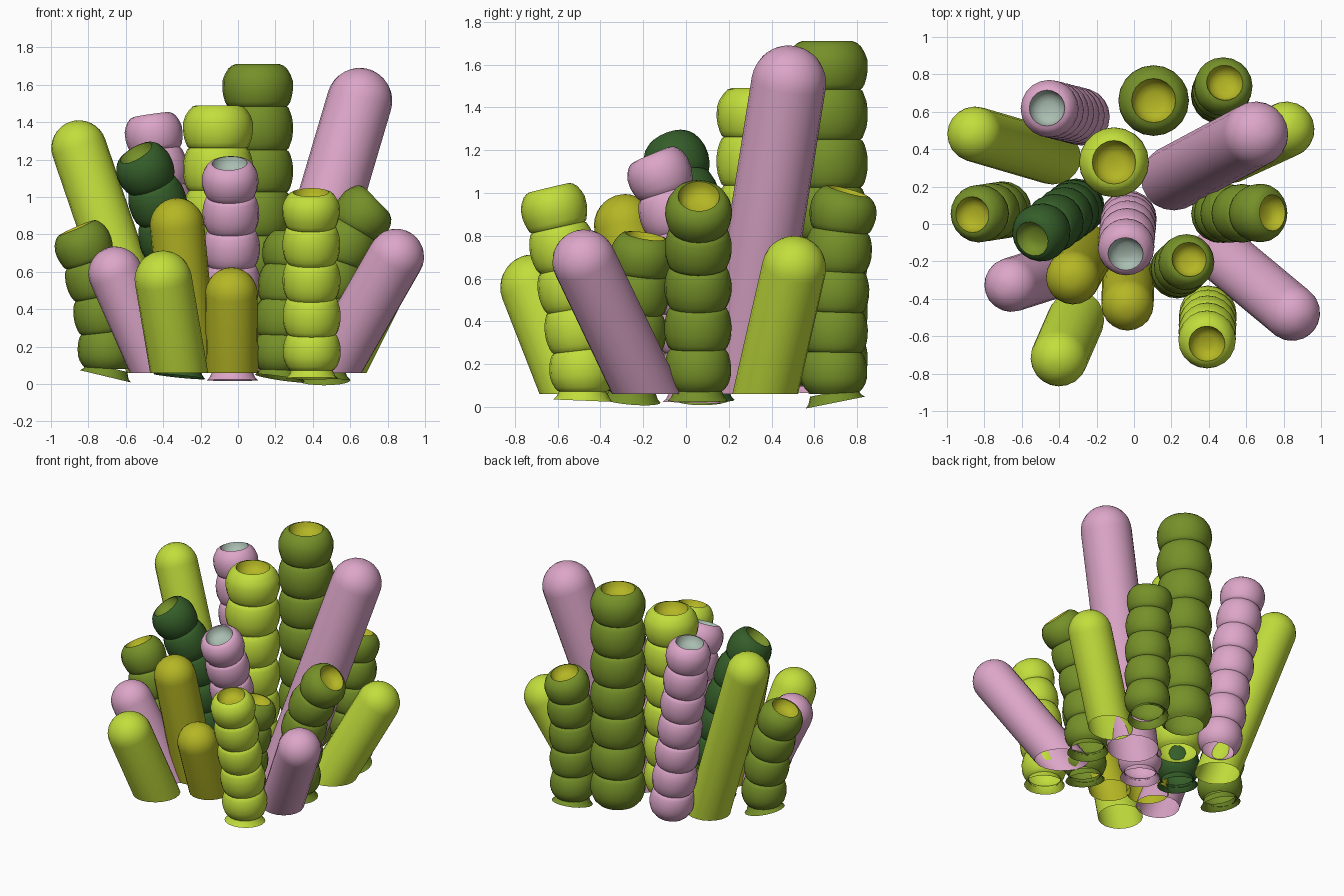
import bpy, bmesh
from math import sin, cos, pi, radians
from mathutils import Vector

if "Cube" in bpy.data.objects:
    bpy.data.objects.remove(bpy.data.objects["Cube"], do_unlink=True)

SIDES = 20
UP = Vector((0, 0, 1))


def material(name, rgb):
    m = bpy.data.materials.new(name)
    m.use_nodes = True
    m.diffuse_color = (*rgb, 1)
    m.node_tree.nodes["Principled BSDF"].inputs["Base Color"].default_value = (*rgb, 1)
    return m


LIME = material("lime", (0.54, 0.73, 0.045))
YELLOW = material("mustard", (0.46, 0.47, 0.018))
OLIVE = material("olive_green", (0.18, 0.28, 0.022))
FOREST = material("forest_green", (0.035, 0.11, 0.022))
PINK = material("pink", (0.72, 0.38, 0.58))
PALE = material("pale_sage", (0.4, 0.51, 0.44))


def ring(bm, centre, axis, radius):
    """A circle of vertices across the axis."""
    turn = UP.rotation_difference(axis.normalized())
    return [bm.verts.new(centre + turn @ Vector((radius * cos(a), radius * sin(a), 0)))
            for a in (2 * pi * i / SIDES for i in range(SIDES))]


def skin(bm, rings, mat=0):
    """Bridge each ring to the next with quads."""
    for low, high in zip(rings, rings[1:]):
        for i in range(SIDES):
            j = (i + 1) % SIDES
            bm.faces.new((low[i], low[j], high[j], high[i])).material_index = mat


def finish(bm, name, mats):
    me = bpy.data.meshes.new(name)
    bm.to_mesh(me)
    bm.free()
    for m in mats:
        me.materials.append(m)
    for p in me.polygons:
        p.use_smooth = True
    me.set_sharp_from_angle(angle=radians(40))
    ob = bpy.data.objects.new(name, me)
    bpy.context.collection.objects.link(ob)


def finger(name, mat, base, tip, r):
    """Leaning round-ended tube, cut level at the base."""
    bm = bmesh.new()
    base, tip = Vector((*base, 0.06)), Vector(tip)
    axis = (tip - base).normalized()
    foot = ring(bm, base, axis, r)
    for v in foot:
        v.co -= axis * ((v.co.z - base.z) / axis.z)
    rings = [foot]
    for k in range(8):
        a = k * pi / 16
        rings.append(ring(bm, tip + axis * r * sin(a), axis, r * cos(a)))
    skin(bm, rings)
    bm.faces.new(rings[-1])
    finish(bm, name, [mat])


def beaded(name, mat, pit, base, tip, r, beads, bend=0.5, foot=None):
    """Curved tube of stacked beads with a cup in the top and an open flared foot."""
    bm = bmesh.new()
    p0, p2 = Vector(base), Vector(tip)
    p1 = p0 + UP * (p2.z - p0.z) * bend
    if bend == 0:
        p1 = (p0 + p2) / 2

    def at(t):
        return p0 * (1 - t) ** 2 + p1 * 2 * t * (1 - t) + p2 * t * t

    def along(t):
        return (p1 - p0) * (1 - t) + (p2 - p1) * t

    # Sample the path evenly by length
    fine = [at(i / 200) for i in range(201)]
    dist = [0.0]
    for a, b in zip(fine, fine[1:]):
        dist.append(dist[-1] + (b - a).length)

    def even(s):
        return next((i for i, d in enumerate(dist) if d >= s * dist[-1] - 1e-6), 200) / 200

    rings = []
    for b in range(beads):
        for u in (0, 0.04, 0.12, 0.25, 0.4, 0.6, 0.75, 0.88, 0.96, 1):
            if u == 0 and b:
                continue
            neck = 0.82
            if b == beads - 1 and u > 0.5:
                neck = 0.62
            if b == 0 and u < 0.5:
                neck = 0.7
            t = even((b + u) / beads)
            bulge = max(sin(pi * u), 0) ** 0.6
            rings.append(ring(bm, at(t), along(t), r * (neck + (1 - neck) * bulge)))
    skin(bm, rings)

    # Cup in the top
    axis = along(1).normalized()
    cup = [rings[-1]] + [ring(bm, p2 - axis * r * d, axis, r * w)
                         for d, w in ((0.15, 0.58), (0.32, 0.45), (0.4, 0.25))]
    skin(bm, cup, 1)
    bm.faces.new(cup[-1]).material_index = 1

    # Flared foot
    if foot:
        n = Vector((*foot, 1)).normalized()
        skin(bm, [ring(bm, p0 - n * 0.04, n, r * 0.9), ring(bm, p0 - n * 0.025, n, r * 0.8),
                  ring(bm, p0 + n * 0.01, n, r * 0.7)])
    finish(bm, name, [mat, pit])


# Smooth round-ended tubes
finger("tall_pink_finger", PINK, (0.22, 0.25), (0.65, 0.48, 1.515), 0.175)
finger("left_lime_finger", LIME, (-0.44, 0.36), (-0.85, 0.48, 1.262), 0.148)
finger("left_pink_finger", PINK, (-0.42, -0.25), (-0.655, -0.325, 0.59), 0.145)
finger("front_lime_finger", LIME, (-0.315, -0.52), (-0.4, -0.715, 0.56), 0.153)
finger("tall_mustard_finger", YELLOW, (-0.25, -0.15), (-0.326, -0.285, 0.85), 0.145)
finger("short_mustard_finger", YELLOW, (-0.03, -0.29), (-0.035, -0.43, 0.483), 0.14)
finger("right_pink_finger", PINK, (0.49, -0.18), (0.845, -0.475, 0.68), 0.15)
finger("right_lime_finger", LIME, (0.52, 0.37), (0.815, 0.505, 0.65), 0.15)

# Beaded tubes
beaded("tall_olive_stack", OLIVE, YELLOW, (0.105, 0.66, 0.1), (0.105, 0.66, 1.71), 0.19, 7)
beaded("tall_lime_stack", LIME, YELLOW, (-0.107, 0.33, 0.11), (-0.107, 0.33, 1.49), 0.188, 6)
beaded("back_olive_stack", OLIVE, YELLOW, (0.46, 0.69, 0.06), (0.485, 0.755, 1.01),
       0.157, 5, 0.75, (0, -0.2))
beaded("right_olive_stack", OLIVE, YELLOW, (0.46, 0.055, 0.07), (0.74, 0.06, 0.985),
       0.157, 5, 0.7, (0.05, 0))
beaded("inner_olive_stack", OLIVE, YELLOW, (0.23, -0.25, 0.07), (0.295, -0.19, 0.8),
       0.15, 4, 0.5, (0.15, 0.08))
beaded("front_lime_stack", LIME, YELLOW, (0.395, -0.48, 0.07), (0.39, -0.64, 1.025),
       0.155, 5, 0.3, (0, 0.04))
beaded("centre_pink_stack", PINK, PALE, (-0.03, 0.03, 0.06), (-0.045, -0.16, 1.18),
       0.152, 6, 0.6, (0, 0.03))
beaded("back_pink_stack", PINK, PALE, (-0.27, 0.57, 0.08), (-0.465, 0.62, 1.44), 0.155, 7, 0)
beaded("forest_stack", FOREST, OLIVE, (-0.31, 0.09, 0.08), (-0.545, -0.08, 1.235),
       0.155, 6, 0.65, (0.1, 0.05))
beaded("left_olive_stack", OLIVE, YELLOW, (-0.7, 0.075, 0.08), (-0.865, 0.05, 0.835),
       0.155, 4, 0.5, (0.24, 0))
